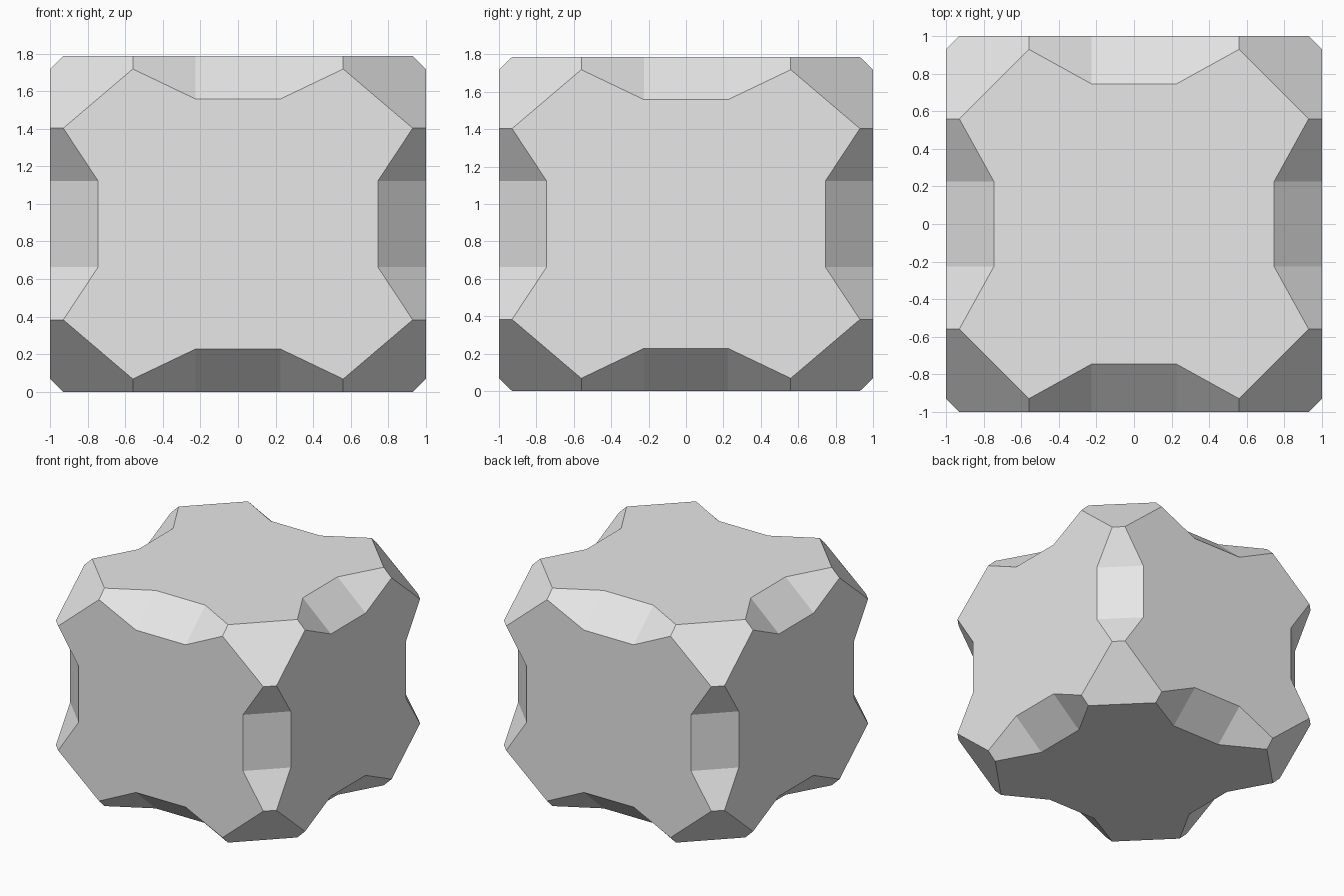
import bpy, bmesh, math
from itertools import permutations, product
from mathutils import Vector

if "Cube" in bpy.data.objects:
    bpy.data.objects.remove(bpy.data.objects["Cube"], do_unlink=True)

# Distances from the centre along x, y, z
FACE = (1.0, 1.0, 0.893)       # outer faces
RIM = (0.93, 0.93, 0.825)      # narrow ends of the edge notches
DEEP = (0.745, 0.745, 0.665)   # deep middle of the edge notches
END = (0.56, 0.56, 0.51)       # notch ends, measured along the edge
MID = (0.225, 0.225, 0.23)     # notch middle, measured along the edge

grey = bpy.data.materials.new("plain grey")
grey.use_nodes = True
colour = (0.8, 0.8, 0.8, 1)
grey.diffuse_color = colour
grey.node_tree.nodes["Principled BSDF"].inputs["Base Color"].default_value = colour

bm = bmesh.new()
verts = {}


def point(levels, signs):
    """Shared vertex with one level table and one sign per axis."""
    key = tuple(round(levels[a][a] * signs[a], 4) for a in range(3))
    if key not in verts:
        verts[key] = bm.verts.new(key)
    return verts[key]


def add_face(points):
    """Face with its points sorted by angle around its centre."""
    centre = sum((p.co for p in points), Vector()) / len(points)
    normal = max(((p.co - centre).cross(q.co - centre)
                  for p in points for q in points), key=lambda v: v.length).normalized()
    if normal.dot(centre) < 0:
        normal.negate()
    u = (points[0].co - centre).normalized()
    v = normal.cross(u)
    points.sort(key=lambda p: math.atan2((p.co - centre).dot(v), (p.co - centre).dot(u)))
    bm.faces.new(points)


for k in range(3):
    i, j = (k + 1) % 3, (k + 2) % 3

    # Two notched outer faces across this axis
    for side in (-1, 1):
        outline = []
        for si, sj in product((-1, 1), repeat=2):
            for li, lj in ((DEEP, MID), (RIM, END), (END, RIM), (MID, DEEP)):
                outline.append(point({k: FACE, i: li, j: lj}, {k: side, i: si, j: sj}))
        add_face(outline)

    # Four edge notches along this axis, each a strip of three panels
    for si, sj in product((-1, 1), repeat=2):
        rows = []
        for along, width, sk in ((END, RIM, -1), (MID, DEEP, -1), (MID, DEEP, 1), (END, RIM, 1)):
            signs = {k: sk, i: si, j: sj}
            rows.append([point({k: along, i: FACE, j: width}, signs),
                         point({k: along, i: width, j: FACE}, signs)])
        for a, b in zip(rows, rows[1:]):
            add_face(a + b)

# Eight six-sided corner cuts
for signs in product((-1, 1), repeat=3):
    add_face([point(levels, signs) for levels in permutations((FACE, RIM, END))])

bmesh.ops.recalc_face_normals(bm, faces=bm.faces[:])
mesh = bpy.data.meshes.new("notched_block")
bm.to_mesh(mesh)
bm.free()
mesh.materials.append(grey)
block = bpy.data.objects.new("notched_block", mesh)
block.location.z = FACE[2]
bpy.context.collection.objects.link(block)
